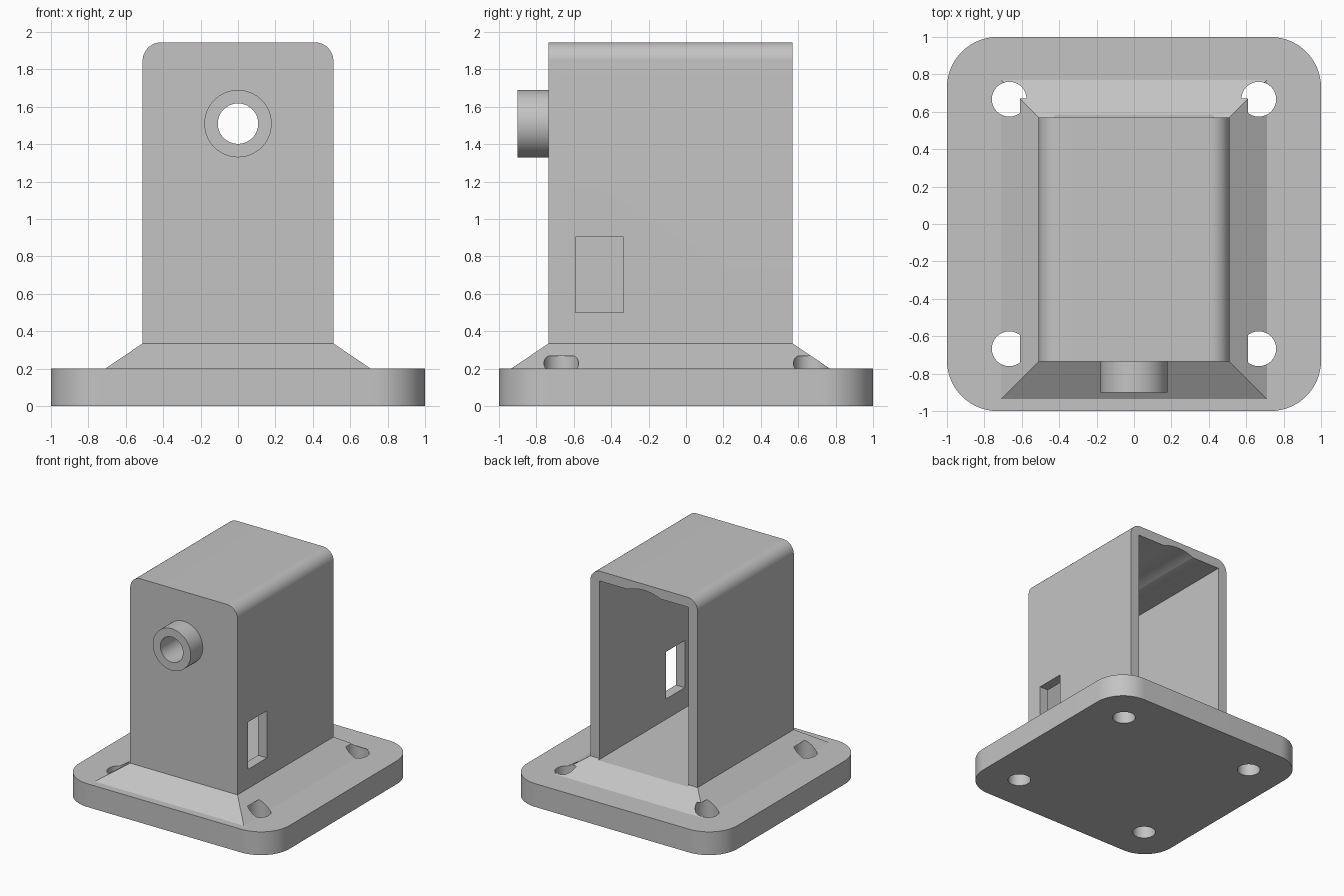
import bpy
import bmesh
from math import cos, sin, pi
from mathutils import Vector

default = bpy.data.objects.get("Cube")
if default:
    bpy.data.objects.remove(default, do_unlink=True)

grey = bpy.data.materials.new("light grey plastic")
grey.use_nodes = True
color = (0.55, 0.55, 0.55, 1)
grey.diffuse_color = color
grey.node_tree.nodes["Principled BSDF"].inputs["Base Color"].default_value = color


def outline(x0, x1, y0, y1, top=0, bottom=0, steps=16):
    """Counter-clockwise rectangle with optional rounded corners."""
    points = []
    corners = [(x1, y1, 1, 1, top), (x0, y1, -1, 1, top),
               (x0, y0, -1, -1, bottom), (x1, y0, 1, -1, bottom)]
    for quarter, (x, y, sx, sy, r) in enumerate(corners):
        if not r:
            points.append((x, y))
            continue
        for i in range(steps + 1):
            a = (quarter + i / steps) * pi / 2
            points.append((x - sx * r + r * cos(a), y - sy * r + r * sin(a)))
    return points


def circle(x, y, r, n=64):
    return [(x + r * cos(2 * pi * i / n), y + r * sin(2 * pi * i / n)) for i in range(n)]


def loft(name, first, second):
    """Closed solid between two matching loops of 3D points."""
    bm = bmesh.new()
    a = [bm.verts.new(p) for p in first]
    b = [bm.verts.new(p) for p in second]
    bm.faces.new(a)
    bm.faces.new(b)
    for i in range(len(a)):
        j = (i + 1) % len(a)
        bm.faces.new((a[i], a[j], b[j], b[i]))
    bmesh.ops.recalc_face_normals(bm, faces=bm.faces)
    mesh = bpy.data.meshes.new(name)
    bm.to_mesh(mesh)
    bm.free()
    mesh.materials.append(grey)
    obj = bpy.data.objects.new(name, mesh)
    bpy.context.collection.objects.link(obj)
    return obj


def upright(name, pts, z0, z1):
    return loft(name, [(x, y, z0) for x, y in pts], [(x, y, z1) for x, y in pts])


def along_y(name, pts, y0, y1):
    return loft(name, [(x, y0, z) for x, z in pts], [(x, y1, z) for x, z in pts])


# Main dimensions
plate_top, foot_top, roof = 0.2, 0.335, 1.945
half, front, back = 0.51, -0.735, 0.57
wall, flare = 0.085, 0.2
axis_z = 1.51

# Solid parts
base_plate = upright("base_plate", outline(-1, 1, -1, 1, 0.27, 0.27), 0, plate_top)
low = outline(-half - flare, half + flare, front - flare, back + flare)
high = outline(-half, half, front, back)
flared_foot = loft("flared_foot", [(x, y, plate_top) for x, y in low],
                   [(x, y, foot_top) for x, y in high])
housing = along_y("housing", outline(-half, half, foot_top, roof, top=0.1), front, back)
boss = along_y("front_boss", circle(0, axis_z, 0.18), -0.9, front)

# Cutters: cavity open to the back, round clearance, bore, side window, screw holes
inner = half - wall
cavity = along_y("cavity_cutter", outline(-inner, inner, foot_top - 0.01, roof - wall),
                 front + wall, 1.2)
clearance = along_y("clearance_cutter", circle(0, axis_z, 0.383, 96), front + wall, 1.2)
bore = along_y("bore_cutter", circle(0, axis_z, 0.108), -1.1, 0)
window = upright("window_cutter", outline(half - 0.2, half + 0.2, -0.59, -0.335), 0.5, 0.905)
screws = [upright("screw_hole_cutter", circle(sx * 0.667, sy * 0.667, 0.093), -0.1, 0.267)
          for sx in (-1, 1) for sy in (-1, 1)]

cuts = {base_plate: screws,
        flared_foot: screws + [cavity],
        housing: [cavity, clearance, bore, window],
        boss: [bore]}

# Apply the cuts, then shade
for part, cutters in cuts.items():
    for cutter in cutters:
        mod = part.modifiers.new("cut", "BOOLEAN")
        mod.operation = "DIFFERENCE"
        mod.solver = "EXACT"
        mod.object = cutter
    bpy.context.view_layer.update()
    evaluated = part.evaluated_get(bpy.context.evaluated_depsgraph_get())
    mesh = bpy.data.meshes.new_from_object(evaluated)
    part.modifiers.clear()
    part.data = mesh
    mesh.name = part.name

for cutter in screws + [cavity, clearance, bore, window]:
    bpy.data.objects.remove(cutter, do_unlink=True)

for part in cuts:
    bpy.ops.object.select_all(action="DESELECT")
    part.select_set(True)
    bpy.context.view_layer.objects.active = part
    bpy.ops.object.shade_smooth_by_angle(angle=pi / 7)
